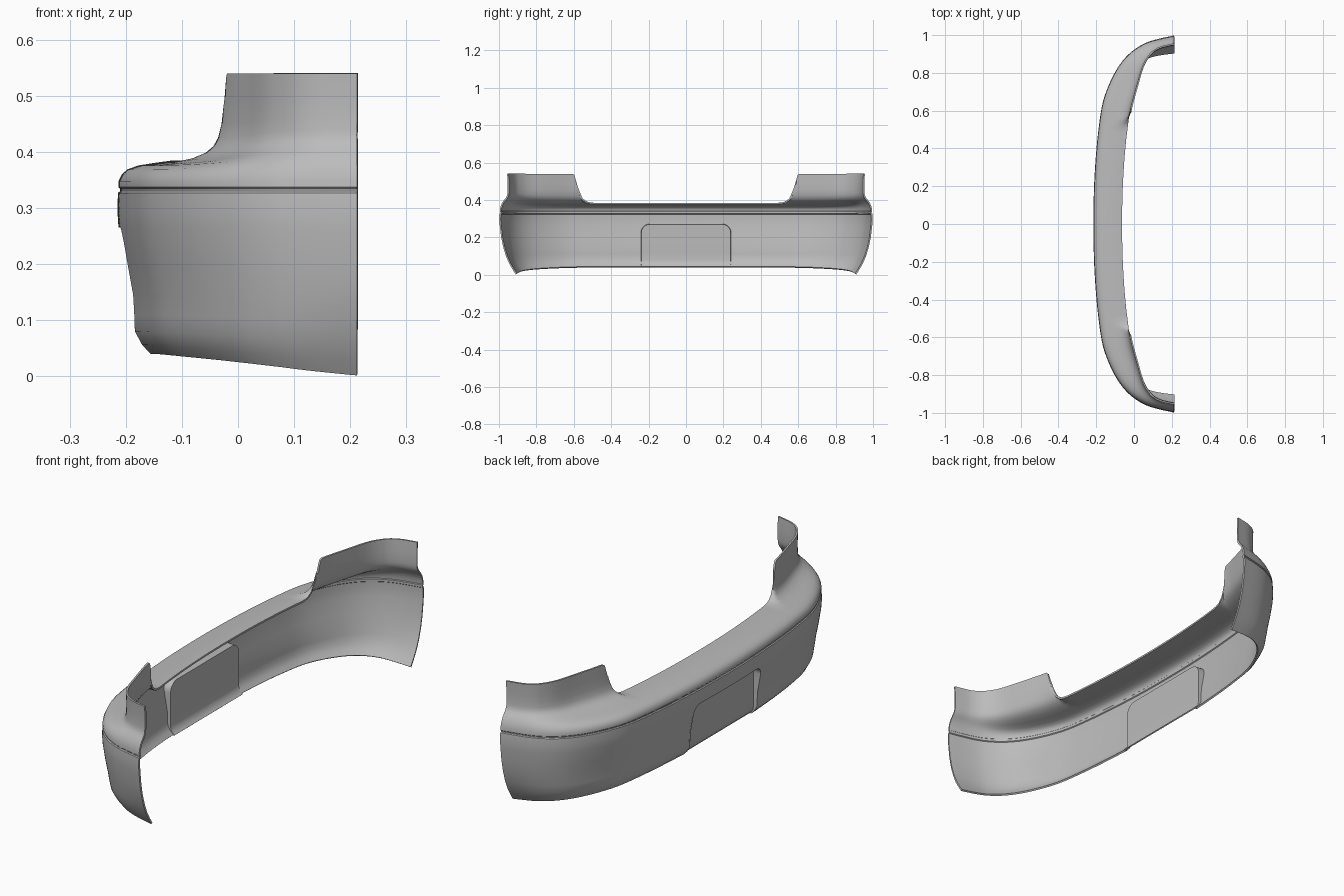
import bpy, bmesh, math
from mathutils import Vector

cube = bpy.data.objects.get("Cube")
if cube:
    bpy.data.objects.remove(cube)

paint = bpy.data.materials.new("primer_grey")
paint.use_nodes = True
GREY = (0.5, 0.5, 0.5, 1)
paint.diffuse_color = GREY
paint.node_tree.nodes["Principled BSDF"].inputs["Base Color"].default_value = GREY

END_X = 0.212
# Plan curve of the widest line, centre to one end
HALF = [(-0.215, 0), (-0.209, 0.25), (-0.188, 0.5), (-0.153, 0.685),
        (-0.067, 0.855), (0.05, 0.953), (0.21, 0.998), (0.28, 1.008)]
# Section rows: (z, inset) at the centre, then (z, inset) at the ends
LOWER = [(0.04, 0.054, 0.0, 0.088), (0.056, 0.039, 0.025, 0.072),
         (0.08, 0.026, 0.06, 0.052), (0.11, 0.025, 0.1, 0.035),
         (0.145, 0.023, 0.15, 0.02), (0.2, 0.013, 0.2, 0.01),
         (0.265, 0.002, 0.26, 0.003), (0.295, 0, 0.295, 0),
         (0.327, 0.001, 0.327, 0.002), (0.33, 0.005, 0.33, 0.006)]
UPPER = [(0.334, 0.005, 0.334, 0.006), (0.337, 0.002, 0.337, 0.003),
         (0.348, 0.002, 0.35, 0.004), (0.36, 0.008, 0.362, 0.006),
         (0.369, 0.018, 0.376, 0.011), (0.376, 0.038, 0.39, 0.018),
         (0.381, 0.07, 0.402, 0.027), (0.388, 0.1, 0.412, 0.035),
         (0.398, 0.123, 0.42, 0.039), (0.41, 0.136, 0.43, 0.042),
         (0.425, 0.143, 0.44, 0.043), (0.45, 0.148, 0.46, 0.044),
         (0.49, 0.15, 0.49, 0.044), (0.54, 0.152, 0.54, 0.041)]
# Height limit of the top edge against distance from the centre
TOP_EDGE = [(0, 0.385), (0.5, 0.385), (0.53, 0.39), (0.555, 0.41),
            (0.575, 0.46), (0.6, 0.54), (2, 0.54)]


def interp(points, t):
    for (a, va), (b, vb) in zip(points, points[1:]):
        if t <= b:
            return va + (vb - va) * max(0, t - a) / (b - a)
    return points[-1][1]


def clamp(v):
    return max(0.0, min(1.0, v))


def spline(points, steps):
    """Catmull-Rom curve through the points."""
    p = [Vector(q) for q in points]
    p = [2 * p[0] - p[1]] + p + [2 * p[-1] - p[-2]]
    out = []
    for i in range(1, len(p) - 2):
        for s in range(steps):
            t = s / steps
            a, b, c, d = p[i - 1:i + 3]
            out.append(0.5 * (2 * b + (c - a) * t + (2 * a - 5 * b + 4 * c - d) * t * t
                              + (3 * b - a - 3 * c + d) * t ** 3))
    return out + [p[-2]]


def make_object(name, bm):
    mesh = bpy.data.meshes.new(name)
    bm.to_mesh(mesh)
    bm.free()
    mesh.materials.append(paint)
    ob = bpy.data.objects.new(name, mesh)
    bpy.context.collection.objects.link(ob)
    return ob


def activate(ob):
    bpy.ops.object.select_all(action='DESELECT')
    ob.select_set(True)
    bpy.context.view_layer.objects.active = ob


def thicken(ob, amount):
    mod = ob.modifiers.new("thickness", 'SOLIDIFY')
    mod.thickness = amount
    mod.offset = -1
    activate(ob)
    bpy.ops.object.modifier_apply(modifier=mod.name)


# Bumper skin: the section swept along the plan curve
path = spline([(x, -y) for x, y in HALF[:0:-1]] + HALF, 16)
bm = bmesh.new()
columns = []
for i, p in enumerate(path):
    t = (path[min(i + 1, len(path) - 1)] - path[max(i - 1, 0)]).normalized()
    inward = Vector((t.y, -t.x))
    low_w = clamp((p.x + 0.2) / 0.41)
    s = clamp((p.x + 0.19) / 0.34)
    up_w = s * s * (3 - 2 * s)
    column = []
    for rows, w in ((LOWER, low_w), (UPPER, up_w)):
        for zc, ic, ze, ie in rows:
            q = p + inward * (ic + (ie - ic) * w)
            z = min(zc + (ze - zc) * w, interp(TOP_EDGE, abs(q.y)))
            column.append(bm.verts.new((q.x, q.y, z)))
    columns.append(column)
for a, b in zip(columns, columns[1:]):
    for r in range(len(a) - 1):
        bm.faces.new((a[r], a[r + 1], b[r + 1], b[r]))
# Trim both ends flush
bmesh.ops.bisect_plane(bm, geom=bm.verts[:] + bm.edges[:] + bm.faces[:],
                       plane_co=(END_X, 0, 0), plane_no=(1, 0, 0), clear_outer=True)
bmesh.ops.remove_doubles(bm, verts=bm.verts[:], dist=0.0005)
skin = make_object("bumper_skin", bm)
thicken(skin, 0.008)

# Plate recess outline: straight side, then a rounded top corner
HALF_W, TOP, R = 0.234, 0.265, 0.04
side = [(HALF_W, z) for z in (0.04, 0.056, 0.08, 0.11, 0.145, 0.19)]
side += [(HALF_W - R + R * math.cos(a), TOP - R + R * math.sin(a))
         for a in [math.pi / 2 * k / 8 for k in range(9)]]


def front_x(y, z):
    base = interp([(q.y, q.x) for q in path if q.y >= 0], y)
    return base + interp([(r[0], r[1]) for r in LOWER], z)


# Opening cut through the skin
bm = bmesh.new()
outline = [(HALF_W, -0.1)] + side
outline += [(-y, z) for y, z in reversed(outline)]
face = bm.faces.new([bm.verts.new((-0.4, y, z)) for y, z in outline])
ext = bmesh.ops.extrude_face_region(bm, geom=[face])
bmesh.ops.translate(bm, vec=(0.35, 0, 0),
                    verts=[v for v in ext["geom"] if isinstance(v, bmesh.types.BMVert)])
bmesh.ops.recalc_face_normals(bm, faces=bm.faces[:])
cutter = make_object("recess_cutter", bm)
cutter.hide_render = True
cut = skin.modifiers.new("recess", 'BOOLEAN')
cut.operation = 'DIFFERENCE'
cut.solver = 'EXACT'
cut.object = cutter
activate(skin)
bpy.ops.object.modifier_apply(modifier=cut.name)
bpy.data.objects.remove(cutter)

# Recess pan: floor strips, side walls and a top wall
bm = bmesh.new()
rings = []
for y, z in side:
    fx = front_x(y, z)
    bx = max(-0.168, fx + 0.008)
    rings.append([bm.verts.new(c) for c in
                  ((fx, -y, z), (bx, -y, z), (bx, y, z), (fx, y, z))])
for a, b in zip(rings, rings[1:]):
    for k in range(3):
        bm.faces.new((a[k], b[k], b[k + 1], a[k + 1]))
last = rings[-1]
bm.faces.new((last[0], last[3], last[2], last[1]))
bmesh.ops.recalc_face_normals(bm, faces=bm.faces[:])
floor = min(bm.faces, key=lambda f: f.calc_center_median().yz.length
            if abs(f.normal.x) > 0.9 else 9)
if floor.normal.x > 0:
    bmesh.ops.reverse_faces(bm, faces=bm.faces[:])
pan = make_object("plate_recess", bm)
thicken(pan, 0.007)

for ob in (skin, pan):
    activate(ob)
    bpy.ops.object.shade_smooth_by_angle(angle=math.radians(40))
